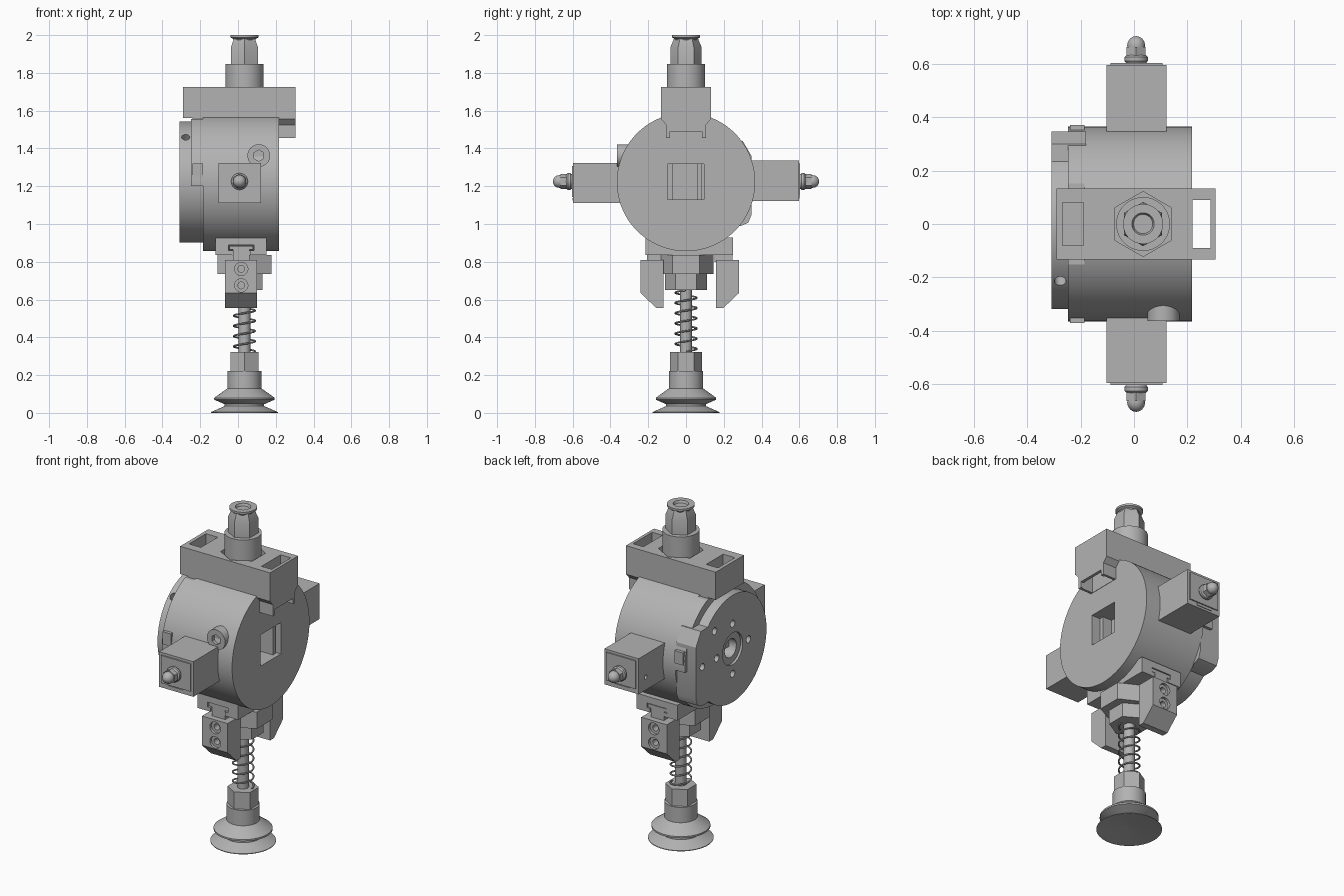
import bpy, bmesh, math
from mathutils import Vector, Matrix

if "Cube" in bpy.data.objects:
    bpy.data.objects.remove(bpy.data.objects["Cube"])

grey = bpy.data.materials.new("machined_grey")
grey.use_nodes = True
tone = (0.45, 0.45, 0.45, 1)
grey.diffuse_color = tone
grey.node_tree.nodes["Principled BSDF"].inputs["Base Color"].default_value = tone

CX = 0.034            # axis of the stem and the suction cup
MID = 1.222           # height of the drum axis
X, Y, Z = Vector((1, 0, 0)), Vector((0, 1, 0)), Vector((0, 0, 1))


def finish(name, bm):
    bmesh.ops.recalc_face_normals(bm, faces=bm.faces)
    mesh = bpy.data.meshes.new(name)
    bm.to_mesh(mesh)
    bm.free()
    mesh.materials.append(grey)
    ob = bpy.data.objects.new(name, mesh)
    bpy.context.collection.objects.link(ob)
    return ob


def box(name, x, y, z):
    bm = bmesh.new()
    bmesh.ops.create_cube(bm, size=1)
    for v in bm.verts:
        for i, (a, b) in enumerate((x, y, z)):
            v.co[i] = (a + b) / 2 + v.co[i] * (b - a)
    return finish(name, bm)


def lathe(name, profile, loc, axis=Z, n=48):
    """Revolve (radius, distance) points; n=6 gives a hexagonal part."""
    bm = bmesh.new()
    m = Matrix.Translation(loc) @ axis.to_track_quat('Z', 'Y').to_matrix().to_4x4()
    rings = []
    for r, h in profile:
        angles = [math.tau * (i + 0.5) / n for i in range(n)]
        rings.append([bm.verts.new(m @ Vector((r * math.cos(a), r * math.sin(a), h)))
                      for a in angles])
    for p, q in zip(rings, rings[1:]):
        for i in range(n):
            j = (i + 1) % n
            bm.faces.new((p[i], p[j], q[j], q[i]))
    bm.faces.new(rings[0][::-1])
    bm.faces.new(rings[-1])
    return finish(name, bm)


def rod(name, r, a, b, loc, axis=Z, n=48):
    return lathe(name, [(r, a), (r, b)], loc, axis, n)


def prism(name, points, axis, a, b):
    """Extrude a profile of (x or y, z) points along X or Y."""
    bm = bmesh.new()
    place = (lambda p, d: (d, p[0], p[1])) if axis == X else (lambda p, d: (p[0], d, p[1]))
    lo, hi = [[bm.verts.new(place(p, d)) for p in points] for d in (a, b)]
    bm.faces.new(lo)
    bm.faces.new(hi[::-1])
    for i in range(len(points)):
        j = (i + 1) % len(points)
        bm.faces.new((lo[i], lo[j], hi[j], hi[i]))
    return finish(name, bm)


def bake(ob):
    dg = bpy.context.evaluated_depsgraph_get()
    ob_mesh = bpy.data.meshes.new_from_object(ob.evaluated_get(dg))
    ob.modifiers.clear()
    ob.data = ob_mesh


def combine(ob, *tools, op='DIFFERENCE'):
    for t in tools:
        mod = ob.modifiers.new("shape", 'BOOLEAN')
        mod.operation, mod.solver, mod.object = op, 'EXACT', t
        bpy.context.view_layer.update()
        bake(ob)
        bpy.data.objects.remove(t)
    return ob


# Drum with square socket
drum = rod("drum", 0.366, -0.185, 0.217, (0, 0, MID), X, 96)
combine(drum, box("cut", (0.1, 0.3), (-0.097, 0.095), (1.13, 1.317)))
box("socket_rail", (0.08, 0.19), (0.06, 0.085), (1.125, 1.32))
box("socket_tab", (0.08, 0.16), (-0.1, -0.07), (1.125, 1.32))

# Clamp band around the upper drum, with a lug on each side
band = rod("clamp_band", 0.366, -0.248, -0.18, (0, 0, MID), X, 96)
combine(band, box("cut", (-0.4, 0), (-0.5, 0.5), (0.8, 1.2)),
        box("cut", (-0.4, 0), (-0.5, 0.5), (1.555, 1.8)))
for s in (-1, 1):
    box("clamp_lug", (-0.24, -0.185), sorted((s * 0.3, s * 0.372)), (1.245, 1.32))

# End flange with a flat side, bore and bolt holes
flange = rod("end_flange", 0.32, -0.309, -0.18, (0, 0, MID), X, 96)
pad = prism("pad", [(0, 0.99), (0.29, 0.99), (0.33, 1.007), (0.347, 1.05),
                    (0.347, 1.36), (0.3, 1.44), (0, 1.44)], X, -0.309, -0.18)
combine(flange, pad, op='UNION')
combine(flange, rod("cut", 0.095, -0.4, -0.295, (0, 0, MID), X),
        rod("cut", 0.055, -0.4, -0.2, (0, 0, MID), X))
for y, z in ((0, 0.15), (0, -0.15), (-0.15, 0), (0.15, 0), (0.17, 0.17), (0.286, 0)):
    combine(flange, rod("cut", 0.021, -0.4, -0.24, (0, y, MID + z), X, 20))
combine(flange, rod("cut", 0.022, 0.26, 0.4, (-0.277, 0, MID), Vector((0, -0.22, 0.244)), 20))

# Mounting bridge with slots, hooked foot and hexagonal recess
bridge = box("bridge", (-0.29, 0.305), (-0.133, 0.133), (1.56, 1.726))
foot = prism("foot", [(-0.133, 1.58), (-0.133, 1.555), (-0.105, 1.525), (-0.105, 1.455),
                      (0.105, 1.455), (0.105, 1.525), (0.133, 1.555), (0.133, 1.58)],
             X, 0.2, 0.305)
heel = box("heel", (-0.24, 0.21), (-0.133, 0.133), (1.5, 1.57))
combine(bridge, foot, heel, op='UNION')
combine(bridge, box("cut", (0.219, 0.287), (-0.09, 0.09), (1.4, 1.8)),
        box("cut", (0.25, 0.4), (-0.085, 0.085), (1.4, 1.49)),
        box("cut", (-0.268, -0.19), (-0.08, 0.08), (1.6, 1.8)),
        rod("cut", 0.122, 1.69, 1.8, (CX, 0, 0), Z, 6))

# Tube fitting on top
rod("fitting_collar", 0.101, 1.68, 1.846, (CX, 0, 0))
lathe("fitting_hex", [(0.083, 1.84), (0.083, 1.935), (0.062, 1.985)], (CX, 0, 0), Z, 6)
lathe("fitting_ring", [(0.055, 1.965), (0.06, 1.98), (0.075, 1.988), (0.075, 2.0),
                       (0.042, 2.0), (0.036, 1.986)], (CX, 0, 0))

# Side blocks, each with a cap plate and domed nut
for s, side, z0, z1 in ((-1, "front", 1.112, 1.322), (1, "back", 1.122, 1.335)):
    block = box(side + "_block", (-0.104, 0.122), sorted((s * 0.3, s * 0.597)), (z0, z1))
    combine(block, rod("cut", 0.013, -0.2, -0.07, (0, s * 0.53, 1.2), X, 16))
    box(side + "_cap", (-0.088, 0.107), sorted((s * 0.59, s * 0.604)), (z0 + 0.03, z1 - 0.015))
    box(side + "_clip", (-0.045, 0.055), sorted((s * 0.57, s * 0.601)), (z0 + 0.012, z0 + 0.025))
    at = (0.008, 0, 1.225)
    lathe(side + "_washer", [(0.035, 0.6), (0.044, 0.612), (0.044, 0.626), (0.035, 0.635)], at, Y * s)
    rod(side + "_nut", 0.041, 0.633, 0.664, at, Y * s, 6)
    lathe(side + "_dome", [(0.034 * math.cos(t), 0.67 + 0.035 * math.sin(t))
                           for t in (-0.3, 0, 0.4, 0.8, 1.2, 1.5)], at, Y * s, 24)

# Socket screw beside the front block
screw = rod("socket_screw", 0.06, 0.25, 0.365, (0.11, 0, 1.362), -Y)
combine(screw, rod("cut", 0.03, 0.34, 0.4, (0.11, 0, 1.362), -Y, 6))

# Gripper rail with T-slot
rail = box("gripper_rail", (-0.118, 0.152), (-0.215, 0.25), (0.836, 0.928))
combine(rail, prism("cut", [(-0.03, 0.8), (-0.03, 0.86), (-0.05, 0.86), (-0.05, 0.888),
                            (0.084, 0.888), (0.084, 0.86), (0.064, 0.86), (0.064, 0.8)],
                    Y, -0.4, 0.4))

# Gripper jaws, mirrored about the rail centre
for s, side in ((-1, "front"), (1, "back")):
    pts = [(0.14, 0.81), (0.261, 0.81), (0.261, 0.635), (0.178, 0.556), (0.14, 0.556)]
    jaw = prism(side + "_jaw", [(0.02 + s * p, z) for p, z in pts], X, -0.07, 0.1)
    for z in (0.675, 0.762):
        spot = (0.017, 0.02, z)
        combine(jaw, rod("cut", 0.035, 0.245, 0.4, spot, Y * s, 24),
                rod("cut", 0.018, 0.18, 0.4, spot, Y * s, 24))
    ends = sorted((0.02 + s * 0.13, 0.02 + s * 0.227))
    box(side + "_jaw_neck", (-0.026, 0.06), ends, (0.8, 0.87))
    box(side + "_jaw_tee", (-0.046, 0.08), ends, (0.864, 0.884))

# Stem: stepped nuts, plunger and spring
adapter = rod("adapter_nut", 0.145, 0.735, 0.836, (CX, 0, 0), Z, 6)
adapter.data.transform(Matrix.Translation((CX * -0.14, 0, 0)) @ Matrix.Diagonal((1.14, 1, 1, 1)))
rod("lock_nut", 0.11, 0.65, 0.74, (CX, 0, 0), Z, 6)
rod("plunger", 0.031, 0.3, 0.7, (CX, 0, 0))
wire = bpy.data.curves.new("spring", 'CURVE')
wire.dimensions, wire.bevel_depth, wire.bevel_resolution = '3D', 0.005, 1
path = wire.splines.new('POLY')
turns, steps = 6, 24
path.points.add(turns * steps)
for i, p in enumerate(path.points):
    a = math.tau * i / steps
    p.co = (CX + 0.057 * math.cos(a), 0.057 * math.sin(a),
            0.325 + 0.325 * i / (turns * steps), 1)
coil = bpy.data.objects.new("spring_path", wire)
bpy.context.collection.objects.link(coil)
bpy.context.view_layer.update()
mesh = bpy.data.meshes.new_from_object(coil.evaluated_get(bpy.context.evaluated_depsgraph_get()))
mesh.materials.clear()
mesh.materials.append(grey)
spring = bpy.data.objects.new("spring", mesh)
bpy.context.collection.objects.link(spring)
bpy.data.objects.remove(coil)

# Suction cup
rod("cup_hex", 0.085, 0.215, 0.323, (CX, 0, 0), Z, 6)
lathe("suction_cup", [(0.01, 0.02), (0.178, 0), (0.178, 0.004), (0.105, 0.036), (0.105, 0.046),
                      (0.16, 0.07), (0.16, 0.08), (0.09, 0.13), (0.09, 0.222)], (CX, 0, 0), Z, 64)

# Smooth round surfaces, keep edges crisp
for ob in bpy.context.scene.objects:
    ob.select_set(ob.type == 'MESH')
    if ob.type == 'MESH':
        bpy.context.view_layer.objects.active = ob
bpy.ops.object.shade_smooth_by_angle(angle=math.radians(25))
